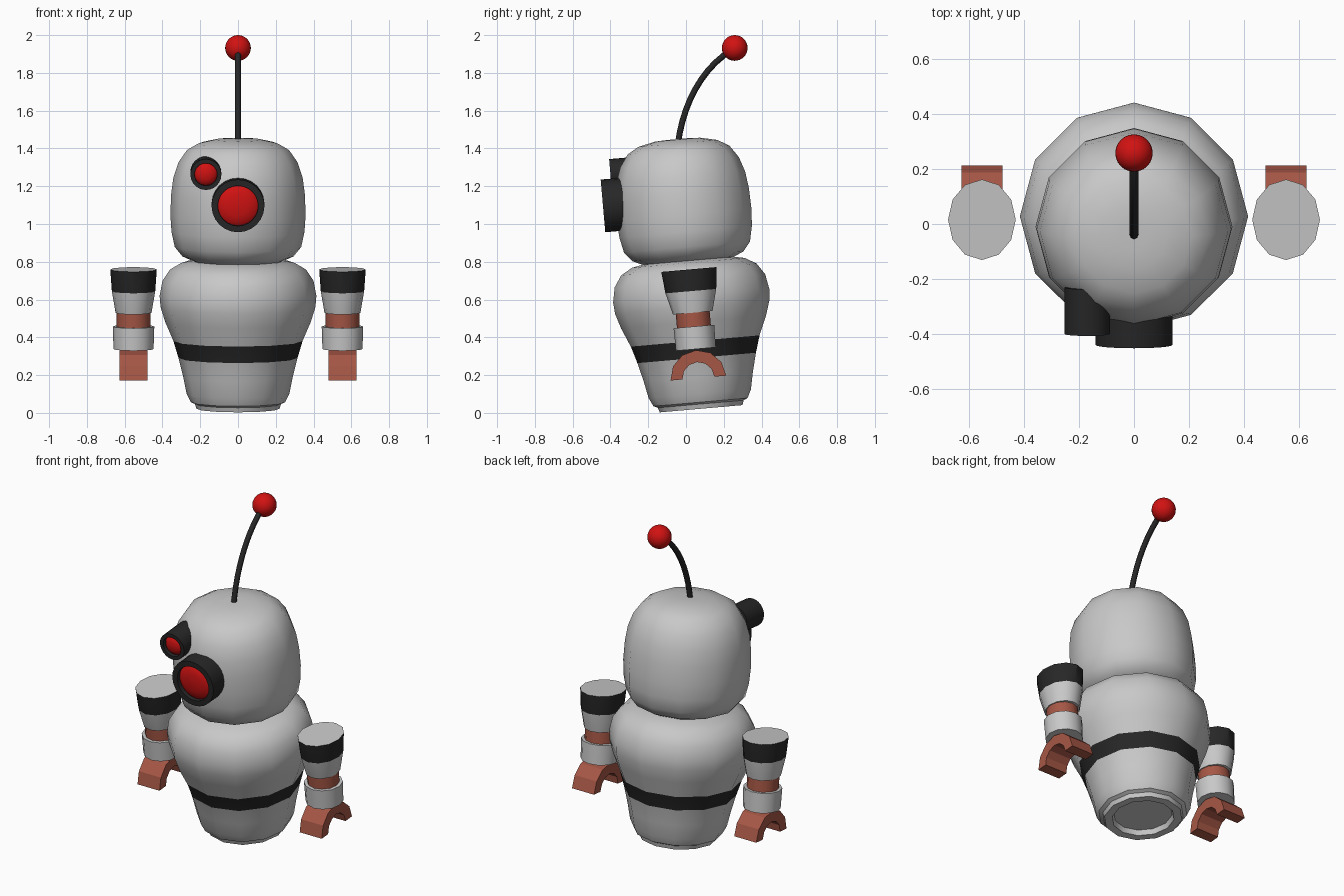
import bpy, bmesh, math
from mathutils import Matrix, Vector

old = bpy.data.objects.get("Cube")
if old:
    bpy.data.objects.remove(old, do_unlink=True)


def material(name, rgb):
    m = bpy.data.materials.new(name)
    m.use_nodes = True
    m.diffuse_color = (*rgb, 1)
    bsdf = m.node_tree.nodes["Principled BSDF"]
    bsdf.inputs["Base Color"].default_value = (*rgb, 1)
    return m


GREY = material("light grey", (0.58, 0.58, 0.58))
BLACK = material("black rubber", (0.02, 0.02, 0.02))
RED = material("glossy red", (0.64, 0.006, 0.006))
RUST = material("rust", (0.38, 0.095, 0.06))

# The whole figure leans slightly forward
LEAN = Matrix.Translation((0, 0.08, 0.022)) @ Matrix.Rotation(math.radians(5), 4, 'X')


def finish(bm, name, mats, matrix, smooth=35):
    bmesh.ops.recalc_face_normals(bm, faces=bm.faces)
    bm.transform(matrix)
    mesh = bpy.data.meshes.new(name)
    bm.to_mesh(mesh)
    bm.free()
    for m in mats:
        mesh.materials.append(m)
    ob = bpy.data.objects.new(name, mesh)
    bpy.context.collection.objects.link(ob)
    if smooth:
        bpy.ops.object.select_all(action='DESELECT')
        ob.select_set(True)
        bpy.context.view_layer.objects.active = ob
        bpy.ops.object.shade_smooth_by_angle(angle=math.radians(smooth))
    return ob


def lathe(name, profile, mats, matrix, sides=12, pick=None, smooth=35):
    """Closed stack of rings from (radius x, radius y, height) points."""
    bm = bmesh.new()
    rings = []
    for rx, ry, z in profile:
        rings.append([bm.verts.new((rx * math.cos(math.tau * k / sides),
                                    ry * math.sin(math.tau * k / sides), z))
                      for k in range(sides)])
    for i, (a, b) in enumerate(zip(rings, rings[1:])):
        for k in range(sides):
            n = (k + 1) % sides
            f = bm.faces.new((a[k], a[n], b[n], b[k]))
            f.material_index = pick(i) if pick else 0
    bm.faces.new(rings[0])
    top = bm.faces.new(rings[-1])
    top.material_index = pick(len(rings)) if pick else 0
    return finish(bm, name, mats, matrix, smooth)


def round_rings(points):
    return [(r, r, z) for r, z in points]


# Body with a recessed base and a belt
body = [(0.165, 0.03), (0.175, 0), (0.22, 0), (0.228, 0.025), (0.25, 0.035),
        (0.272, 0.08), (0.29, 0.17), (0.315, 0.27), (0.342, 0.36),
        (0.385, 0.46), (0.41, 0.54), (0.415, 0.6), (0.4, 0.68),
        (0.36, 0.74), (0.3, 0.775), (0.2, 0.795)]
lathe("body", round_rings(body), [GREY, BLACK], LEAN,
      pick=lambda i: int(i == 7))

# Head
head = [(0.15, 0.77), (0.24, 0.785), (0.295, 0.81), (0.335, 0.86), (0.352, 0.94),
        (0.358, 1.03), (0.354, 1.14), (0.342, 1.23), (0.315, 1.31),
        (0.27, 1.375), (0.21, 1.41), (0.12, 1.43), (0.05, 1.433)]
lathe("head", round_rings(head), [GREY], LEAN)


# Eyes: black barrels with recessed, domed red lenses
def eye(name, x, height, front, radius, lens):
    base = 0.2
    length = front - base
    place = (LEAN @ Matrix.Translation((x, -base, height))
             @ Matrix.Rotation(math.radians(90), 4, 'X'))
    barrel = [(radius, 0), (radius, length), (lens, length), (lens, length - 0.025),
              (lens * 0.85, length - 0.012), (lens * 0.5, length - 0.004),
              (lens * 0.15, length)]
    lathe(name, round_rings(barrel), [BLACK, RED], place, 24,
          pick=lambda i: int(i >= 3))


eye("large_eye", 0, 1.115, 0.424, 0.14, 0.107)
eye("small_eye", -0.17, 1.277, 0.37, 0.082, 0.06)

# Antenna and its ball
curve = bpy.data.curves.new("antenna", 'CURVE')
curve.dimensions = '3D'
curve.bevel_depth = 0.016
curve.bevel_resolution = 2
curve.resolution_u = 10
spline = curve.splines.new('BEZIER')
spline.bezier_points.add(1)
ends = [((0, -0.043, 1.42), (0, -0.02, 1.62)), ((0, 0.25, 1.925), (0, 0.08, 1.83))]
for point, (co, handle) in zip(spline.bezier_points, ends):
    point.handle_left_type = point.handle_right_type = 'FREE'
    point.co = co
    point.handle_left = point.handle_right = handle
start, end = spline.bezier_points
start.handle_left = start.co
end.handle_right = end.co
curve.materials.append(BLACK)
bpy.context.collection.objects.link(bpy.data.objects.new("antenna", curve))

bm = bmesh.new()
bmesh.ops.create_uvsphere(bm, u_segments=24, v_segments=16, radius=0.068)
finish(bm, "antenna_ball", [RED], Matrix.Translation((0, 0.258, 1.932)), 60)


# Claw: an extruded half ring opening downward
def claw(name, place, outer=0.148, inner=0.085, half=0.075, steps=6):
    bm = bmesh.new()
    loops = []
    for k in range(steps + 1):
        a = math.pi * k / steps
        c, s = math.cos(a), math.sin(a)
        loops.append([bm.verts.new((x, r * c, r * s))
                      for x, r in ((-half, outer), (half, outer),
                                   (half, inner), (-half, inner))])
    for a, b in zip(loops, loops[1:]):
        for k in range(4):
            n = (k + 1) % 4
            bm.faces.new((a[k], a[n], b[n], b[k]))
    bm.faces.new(loops[0])
    bm.faces.new(loops[-1])
    finish(bm, name, [RUST], place, 0)


# Arms: shoulder, wrist, cuff and claw on each side
for side, x in (("left", 0.553), ("right", -0.553)):
    place = LEAN @ Matrix.Translation((x, 0, 0))
    lathe(side + "_shoulder",
          [(0.095, 0.105, 0.51), (0.115, 0.135, 0.625), (0.123, 0.147, 0.74)],
          [GREY, BLACK], place, pick=lambda i: int(i == 1))
    lathe(side + "_wrist", [(0.09, 0.09, 0.42), (0.09, 0.09, 0.52)], [RUST], place)
    lathe(side + "_cuff", [(0.106, 0.106, 0.317), (0.11, 0.108, 0.437)], [GREY], place)
    claw(side + "_claw", place @ Matrix.Translation((0, 0, 0.163)))
